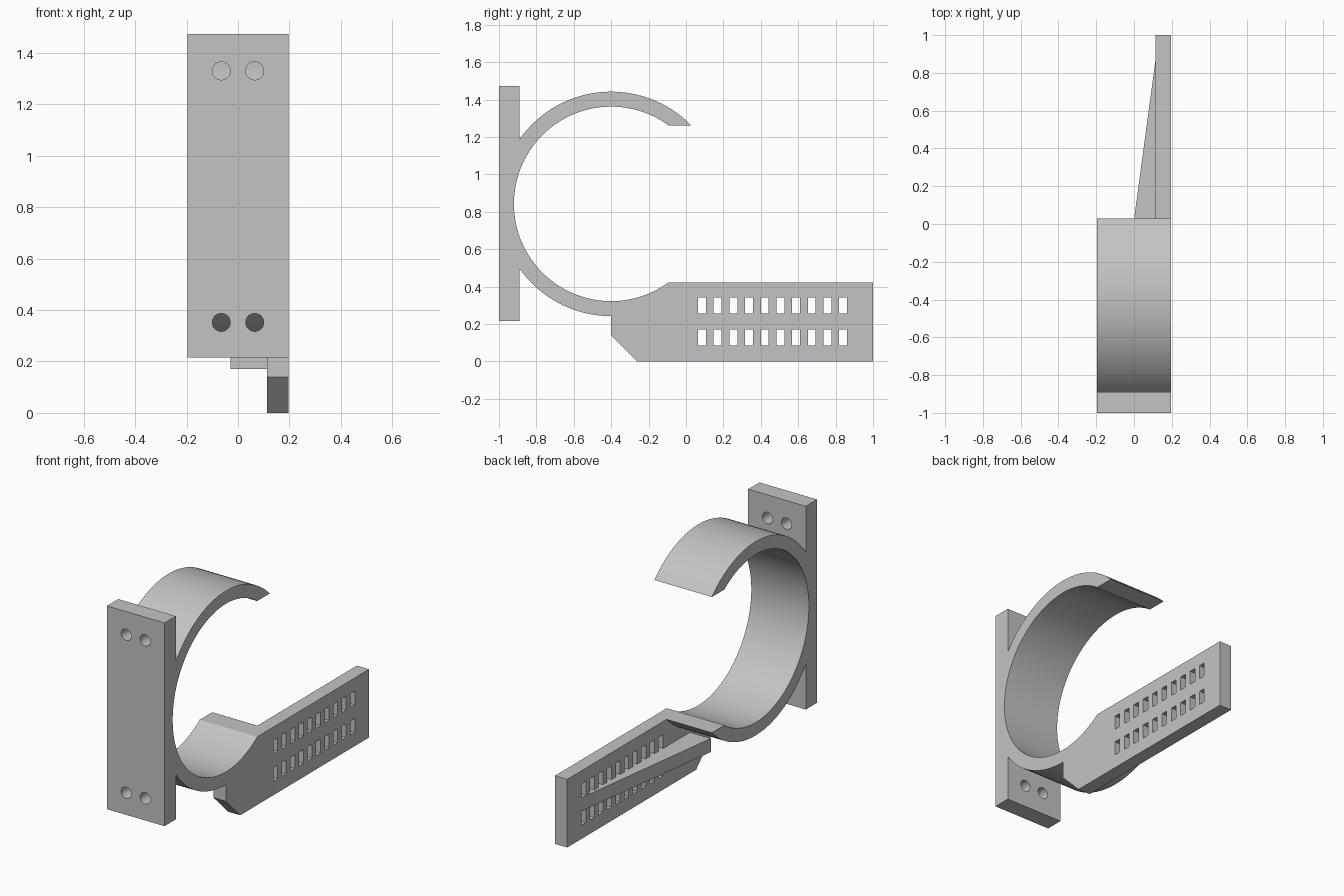
import bpy, bmesh
from math import sin, cos, asin, acos, pi
from mathutils import Matrix

cube = bpy.data.objects.get("Cube")
if cube:
    bpy.data.objects.remove(cube, do_unlink=True)

grey = bpy.data.materials.new("light_grey")
grey.use_nodes = True
grey.diffuse_color = (0.55, 0.55, 0.55, 1)
grey.node_tree.nodes["Principled BSDF"].inputs["Base Color"].default_value = grey.diffuse_color

HALF = 0.197              # half width of the clamp
CY, CZ = -0.4, 0.842      # ring centre
R_IN, R_OUT = 0.52, 0.6
ARM_X = 0.113             # inner side of the arm
CUT = 0.42                # ring ends are cut level at this height above and below centre
BACK, FACE = -1.0, -0.89  # flange thickness along y


def add_object(name, bm):
    bmesh.ops.recalc_face_normals(bm, faces=bm.faces)
    mesh = bpy.data.meshes.new(name)
    bm.to_mesh(mesh)
    bm.free()
    mesh.materials.append(grey)
    obj = bpy.data.objects.new(name, mesh)
    bpy.context.collection.objects.link(obj)
    return obj


def prism(name, points, depth):
    """Extrude a closed 3D outline along the depth vector."""
    bm = bmesh.new()
    face = bm.faces.new([bm.verts.new(p) for p in points])
    ext = bmesh.ops.extrude_face_region(bm, geom=[face])
    moved = [v for v in ext["geom"] if isinstance(v, bmesh.types.BMVert)]
    bmesh.ops.translate(bm, verts=moved, vec=depth)
    return add_object(name, bm)


def arc(radius, start, end, steps):
    return [(CY + radius * cos(start + (end - start) * i / steps),
             CZ + radius * sin(start + (end - start) * i / steps))
            for i in range(steps + 1)]


def combine(target, tool, operation):
    mod = target.modifiers.new(operation, "BOOLEAN")
    mod.operation, mod.solver, mod.object = operation, "EXACT", tool
    bpy.context.view_layer.objects.active = target
    bpy.ops.object.modifier_apply(modifier=mod.name)
    bpy.data.objects.remove(tool, do_unlink=True)


# Open ring and mounting flange in one side profile
tip_out, tip_in = asin(CUT / R_OUT), asin(CUT / R_IN)
joint = acos((FACE - CY) / R_OUT)
outline = arc(R_OUT, tip_out, joint, 32)
outline += [(FACE, 1.473), (BACK, 1.473), (BACK, 0.215), (FACE, 0.215)]
outline += arc(R_OUT, 2 * pi - joint, 2 * pi - tip_out, 32)
outline += arc(R_IN, 2 * pi - tip_in, tip_in, 80)
clamp = prism("ring_clamp", [(-HALF, y, z) for y, z in outline], (2 * HALF, 0, 0))

# Screw holes through the flange
bm = bmesh.new()
for x in (-0.065, 0.065):
    for z in (0.352, 1.33):
        bmesh.ops.create_cone(bm, cap_ends=True, segments=32, radius1=0.035, radius2=0.035, depth=0.2,
                              matrix=Matrix.Translation((x, -0.945, z)) @ Matrix.Rotation(pi / 2, 4, "X"))
combine(clamp, add_object("hole_cutter", bm), "DIFFERENCE")

# Flat arm, its upper front edge buried inside the ring
r_mid = (R_IN + R_OUT) / 2
side = [(CY, 0.14), (-0.26, 0), (1, 0), (1, CZ - CUT)]
side += arc(r_mid, 2 * pi - asin(CUT / r_mid), 1.5 * pi, 16)
arm = prism("slotted_arm", [(ARM_X, y, z) for y, z in side], (HALF - ARM_X, 0, 0))

# Two rows of slots
bm = bmesh.new()
for i in range(10):
    for z in (0.128, 0.298):
        place = Matrix.Translation((0.155, 0.0855 + i * 0.0838, z))
        bmesh.ops.create_cube(bm, size=1, matrix=place @ Matrix.Diagonal((0.2, 0.042, 0.086, 1)))
combine(arm, add_object("slot_cutter", bm), "DIFFERENCE")

# Tapered rib between the slot rows
plan = [(ARM_X + 0.03, -0.2), (-0.03, -0.2), (ARM_X, 0.862), (ARM_X + 0.03, 0.862)]
rib = prism("tapered_rib", [(x, y, 0.171) for x, y in plan], (0, 0, 0.084))

# One clean solid
combine(arm, rib, "UNION")
combine(clamp, arm, "UNION")
clamp.name = "pipe_bracket"
bpy.ops.object.select_all(action="DESELECT")
clamp.select_set(True)
bpy.context.view_layer.objects.active = clamp
bpy.ops.object.shade_smooth_by_angle(angle=pi / 6)
